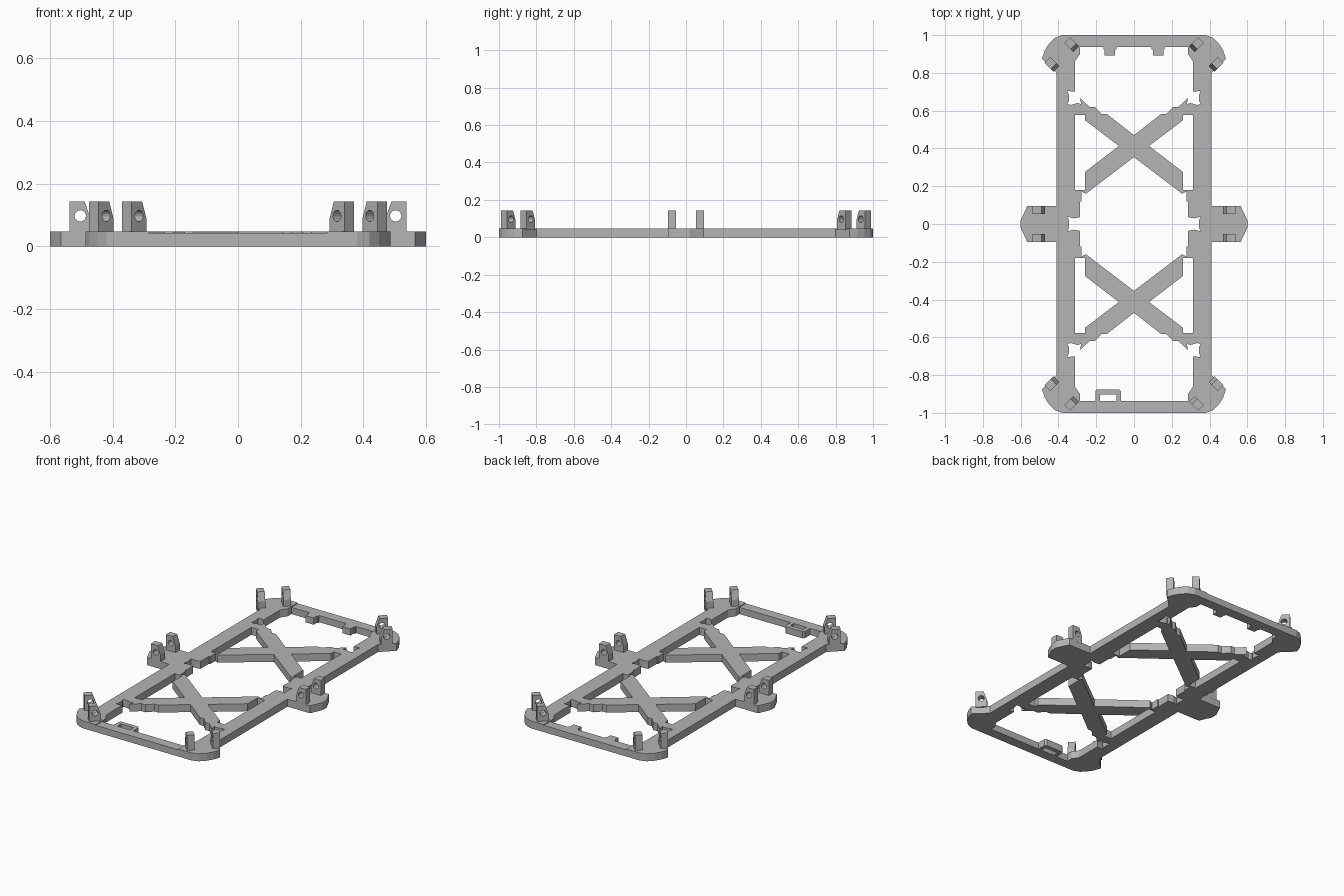
import bpy, bmesh, math
from mathutils import Matrix, Vector

if "Cube" in bpy.data.objects:
    bpy.data.objects.remove(bpy.data.objects["Cube"], do_unlink=True)

T = 0.047      # plate thickness
BAR = 0.042    # lower height of the end bars

grey = bpy.data.materials.new("plain_grey")
grey.use_nodes = True
colour = (0.46, 0.46, 0.46, 1)
grey.diffuse_color = colour
grey.node_tree.nodes["Principled BSDF"].inputs["Base Color"].default_value = colour


def extrude(name, loops, depth, matrix):
    """Fill closed 2D loops (inner loops become holes), centred extrusion, placed by matrix."""
    cu = bpy.data.curves.new(name, 'CURVE')
    cu.dimensions = '2D'
    cu.fill_mode = 'BOTH'
    cu.extrude = depth / 2
    for pts in loops:
        sp = cu.splines.new('POLY')
        sp.points.add(len(pts) - 1)
        for p, (x, y) in zip(sp.points, pts):
            p.co = (x, y, 0, 1)
        sp.use_cyclic_u = True
    tmp = bpy.data.objects.new(name + "_tmp", cu)
    bpy.context.collection.objects.link(tmp)
    bpy.context.view_layer.update()
    me = bpy.data.meshes.new_from_object(tmp.evaluated_get(bpy.context.evaluated_depsgraph_get()))
    bpy.data.objects.remove(tmp, do_unlink=True)
    me.transform(matrix)
    bm = bmesh.new()
    bm.from_mesh(me)
    bmesh.ops.remove_doubles(bm, verts=bm.verts, dist=1e-5)
    bmesh.ops.recalc_face_normals(bm, faces=bm.faces)
    for f in bm.faces:
        f.smooth = False
        f.material_index = 0
    bm.to_mesh(me)
    bm.free()
    me.name = name
    me.materials.clear()
    me.materials.append(grey)
    ob = bpy.data.objects.new(name, me)
    bpy.context.collection.objects.link(ob)
    return ob


def flip(pts, sx, sy):
    return [(x * sx, y * sy) for x, y in pts]


def mirror_x(pts):
    """Close a right-hand half loop with its mirrored left half."""
    return pts + [(-x, y) for x, y in reversed(pts) if abs(x) > 1e-6]


def mirror_y(pts):
    return pts + [(x, -y) for x, y in reversed(pts) if abs(y) > 1e-6]


def rect(x0, y0, x1, y1):
    return [(x0, y0), (x1, y0), (x1, y1), (x0, y1)]


# Outer outline: rounded corner, rail and side ear of one quadrant
outline = [(0.38, 1), (0.42, 0.985), (0.45, 0.955), (0.473, 0.918), (0.487, 0.875),
           (0.41, 0.80), (0.41, 0.095), (0.565, 0.095), (0.6, 0.02)]

# End opening, down to the top of the cross brace
end_open = [(0.286, 0.937), (0.286, 0.90), (0.312, 0.862), (0.312, 0.70), (0.354, 0.705),
            (0.345, 0.685), (0.345, 0.65), (0.354, 0.635), (0.335, 0.63), (0.30, 0.64),
            (0.28, 0.635), (0.286, 0.667), (0.235, 0.62), (0.207, 0.62), (0.17, 0.582),
            (0.143, 0.582), (0, 0.47)]

# Opening between a rail and the cross brace
side_open = [(0.312, 0.577), (0.26, 0.577), (0.26, 0.55), (0.08, 0.413),
             (0.26, 0.275), (0.26, 0.18), (0.312, 0.18)]

# Middle opening between the two cross braces
mid_open = [(0, 0.354), (0.255, 0.16), (0.278, 0.172), (0.278, 0.12), (0.286, 0.12),
            (0.286, 0.036), (0.318, 0.03), (0.352, 0.038), (0.345, 0.02)]

loops = [mirror_x(mirror_y(outline)), mirror_x(mirror_y(mid_open)[:-1])]
# Middle loop: its last point lies on the axis, so it closes cleanly
loops[1] = mirror_x(mirror_y(mid_open))
for sy in (1, -1):
    loops.append(flip(mirror_x(end_open), 1, sy))
    for sx in (1, -1):
        loops.append(flip(side_open, sx, sy))
plate = extrude("base_frame", loops, T, Matrix.Translation((0, 0, T / 2)))

# Lower the top of both end bars
for name, sy in (("back_bar_cutter", 1), ("front_bar_cutter", -1)):
    cutter = extrude(name, [rect(-0.286, 0.9 * sy, 0.286, 1.1 * sy)], 0.1,
                     Matrix.Translation((0, 0, BAR + 0.05)))
    cutter.hide_render = True
    cutter.hide_viewport = True
    mod = plate.modifiers.new(name, 'BOOLEAN')
    mod.operation = 'DIFFERENCE'
    mod.solver = 'EXACT'
    mod.object = cutter

# Small tabs on the back bar
for side, sx in (("left", 1), ("right", -1)):
    tab = [(0.10, 0.892), (0.155, 0.892), (0.155, 0.925), (0.162, 0.925),
           (0.162, 0.94), (0.093, 0.94), (0.093, 0.925), (0.10, 0.925)]
    extrude("back_tab_" + side, [flip(tab, sx, 1)], BAR, Matrix.Translation((0, 0, BAR / 2)))

# Strap loop on the front bar
loop = [(-0.205, -0.94), (-0.205, -0.885), (-0.195, -0.875), (-0.08, -0.875), (-0.07, -0.885),
        (-0.07, -0.94), (-0.092, -0.94), (-0.092, -0.902), (-0.18, -0.902), (-0.18, -0.94)]
extrude("front_loop", [loop], BAR, Matrix.Translation((0, 0, BAR / 2)))

# Upright lugs with a pin hole, in pairs at each corner and on each ear
lug = [(-0.033, 0.04), (0.034, 0.04), (0.034, 0.142), (-0.014, 0.142), (-0.033, 0.088)]
hole = [(0.018 * math.cos(a), 0.097 + 0.018 * math.sin(a))
        for a in (i * math.tau / 20 for i in range(20))]
up = Vector((0, 0, 1))
for sx, side in ((1, "left"), (-1, "right")):
    spots = [("ear", Vector((0.503 * sx, 0, 0)), Vector((sx, 0, 0)))]
    for sy, end in ((1, "back"), (-1, "front")):
        spots.append((end, Vector((0.383 * sx, 0.897 * sy, 0)), Vector((sx, sy, 0)).normalized()))
    for place, centre, out in spots:
        axis = out.cross(up)
        for i, k in enumerate((-0.074, 0.074), 1):
            m = Matrix((out, up, axis)).transposed().to_4x4()
            m.translation = centre + axis * k
            extrude(f"{place}_{side}_lug_{i}", [lug, hole], 0.043, m)
